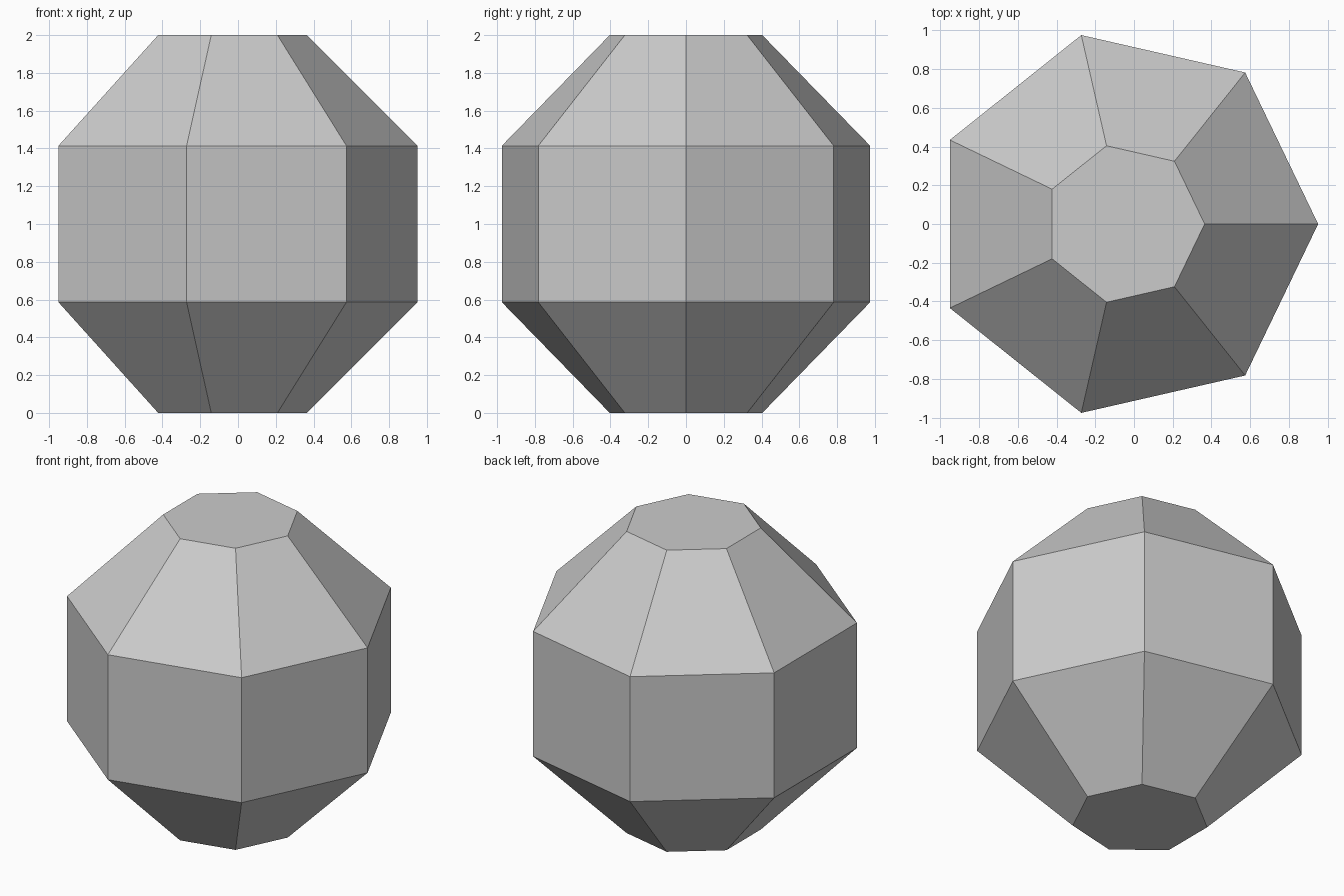
import bpy
import bmesh
from math import cos, sin, tau, sqrt

cube = bpy.data.objects.get("Cube")
if cube:
    bpy.data.objects.remove(cube, do_unlink=True)

SIDES = 7
SHIFT = -(1 - cos(tau / 14)) / 2   # centres the odd-sided outline on x
SMALL = sqrt(2) - 1                # cap radius
PROFILE = [(SMALL, 0), (1, 1 - SMALL), (1, 1 + SMALL), (SMALL, 2)]

# One flat grey
GREY = (0.6, 0.6, 0.6, 1)
mat = bpy.data.materials.new("grey")
mat.use_nodes = True
mat.diffuse_color = GREY
mat.node_tree.nodes["Principled BSDF"].inputs["Base Color"].default_value = GREY

# Seven-sided faceted body: stacked rings, bridged and capped
bm = bmesh.new()
rings = []
for radius, z in PROFILE:
    angles = [tau * i / SIDES for i in range(SIDES)]
    rings.append([bm.verts.new((radius * cos(a) + SHIFT, radius * sin(a), z))
                  for a in angles])
for low, high in zip(rings, rings[1:]):
    for i in range(SIDES):
        j = (i + 1) % SIDES
        bm.faces.new((low[i], low[j], high[j], high[i]))
bm.faces.new(rings[0][::-1])
bm.faces.new(rings[-1])

mesh = bpy.data.meshes.new("faceted_body")
bm.to_mesh(mesh)
bm.free()
mesh.materials.append(mat)
body = bpy.data.objects.new("faceted_body", mesh)
bpy.context.collection.objects.link(body)
